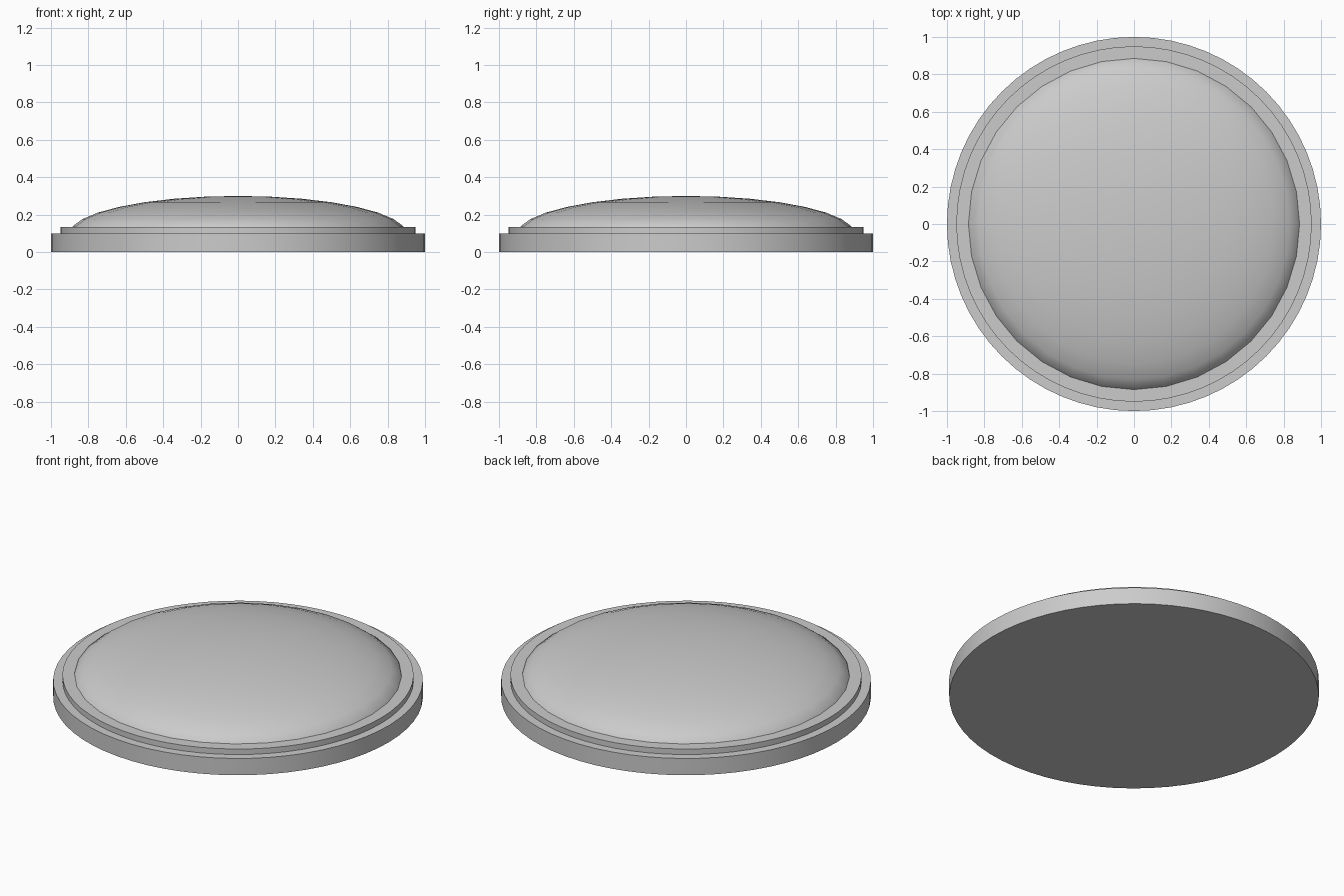
import bpy
from math import radians

if "Cube" in bpy.data.objects:
    bpy.data.objects.remove(bpy.data.objects["Cube"])


def smooth(obj, name, angle):
    obj.name = name
    bpy.ops.object.shade_smooth_by_angle(angle=radians(angle))


def disc(name, radius, z0, z1):
    bpy.ops.mesh.primitive_cylinder_add(vertices=64, radius=radius, depth=z1 - z0,
                                        location=(0, 0, (z0 + z1) / 2))
    smooth(bpy.context.object, name, 30)


# Flat base and the thin raised step on it
disc("base_disc", 1.0, 0.0, 0.10)
disc("rim_step", 0.95, 0.10, 0.133)

# Shallow dome: flattened sphere, lower part sunk into the base
bpy.ops.mesh.primitive_uv_sphere_add(segments=32, ring_count=16, radius=1, location=(0, 0, 0.10))
dome = bpy.context.object
dome.scale = (0.9, 0.9, 0.2)
bpy.ops.object.transform_apply(location=False, rotation=False, scale=True)

# Keep only the upper half so nothing pokes out below
import bmesh
bm = bmesh.new()
bm.from_mesh(dome.data)
bmesh.ops.delete(bm, geom=[v for v in bm.verts if v.co.z < -0.001], context='VERTS')
bm.to_mesh(dome.data)
bm.free()
smooth(dome, "dome_lens", 60)
